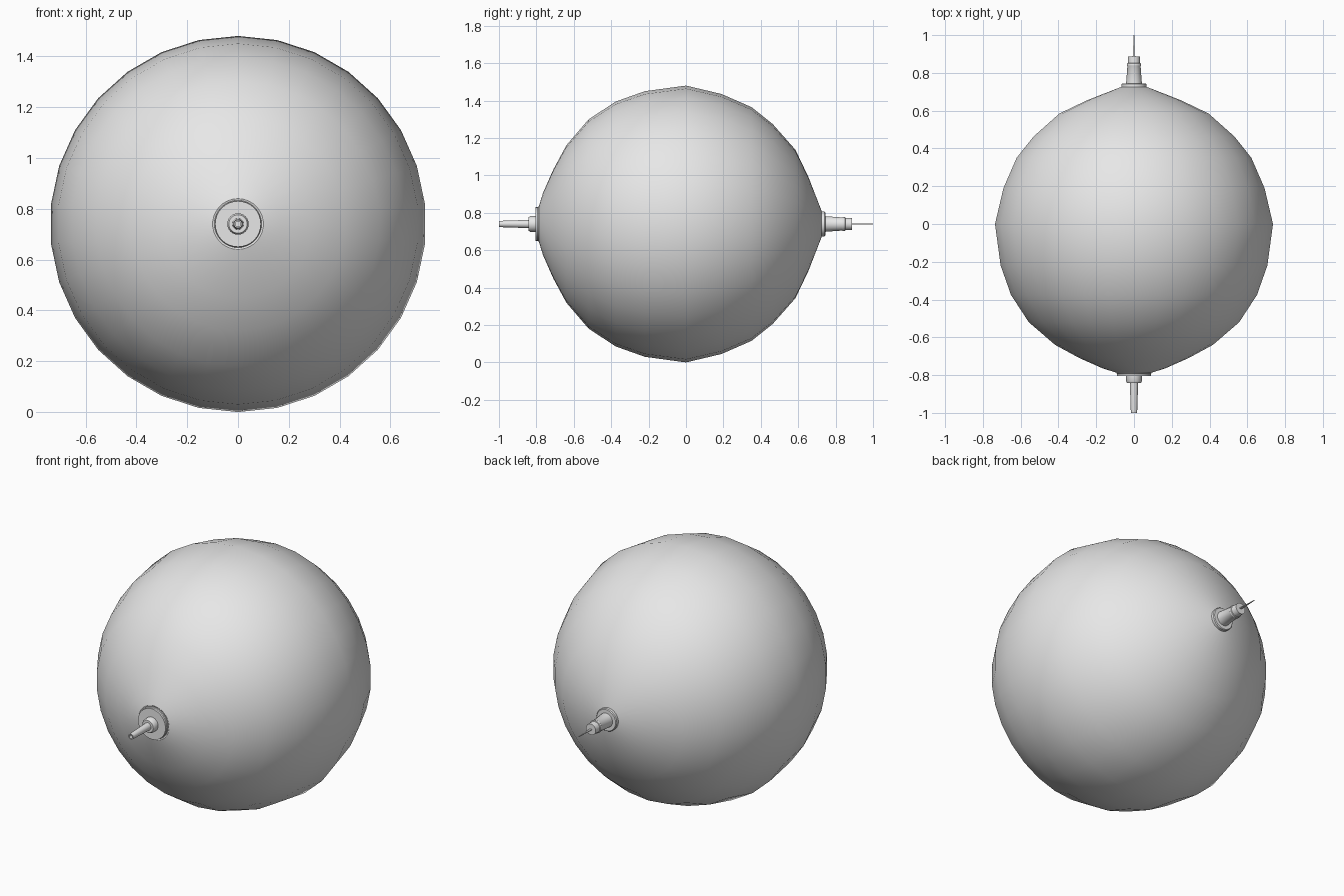
import bpy, bmesh, math

cube = bpy.data.objects.get("Cube")
if cube:
    bpy.data.objects.remove(cube, do_unlink=True)

AXIS_Z = 0.74

grey = bpy.data.materials.new("plain grey")
grey.use_nodes = True
colour = (0.8, 0.8, 0.8, 1)
grey.diffuse_color = colour
grey.node_tree.nodes["Principled BSDF"].inputs["Base Color"].default_value = colour


def finish(name, bm):
    bmesh.ops.recalc_face_normals(bm, faces=bm.faces)
    mesh = bpy.data.meshes.new(name)
    bm.to_mesh(mesh)
    bm.free()
    mesh.materials.append(grey)
    obj = bpy.data.objects.new(name, mesh)
    obj.location.z = AXIS_Z
    bpy.context.collection.objects.link(obj)
    bpy.ops.object.select_all(action='DESELECT')
    obj.select_set(True)
    bpy.context.view_layer.objects.active = obj
    bpy.ops.object.shade_smooth_by_angle(angle=math.radians(35))
    return obj


def lathe(name, profile, sides):
    """Turn (y, radius) points around the y axis and cap both ends."""
    bm = bmesh.new()
    rings = []
    for y, r in profile:
        angles = [math.tau * i / sides for i in range(sides)]
        rings.append([bm.verts.new((r * math.sin(a), y, r * math.cos(a))) for a in angles])
    for a, b in zip(rings, rings[1:]):
        for i in range(sides):
            j = (i + 1) % sides
            bm.faces.new((a[i], a[j], b[j], b[i]))
    bm.faces.new(rings[0])
    bm.faces.new(rings[-1])
    return finish(name, bm)


# Inflated body, slightly drawn out towards the rear neck
lathe("balloon_body", [
    (-0.775, 0.07), (-0.785, 0.1), (-0.765, 0.165), (-0.71, 0.29),
    (-0.64, 0.42), (-0.52, 0.56), (-0.375, 0.655), (-0.22, 0.71),
    (0, 0.74), (0.19, 0.695), (0.35, 0.625), (0.463, 0.535),
    (0.585, 0.397), (0.655, 0.25), (0.725, 0.07)], 30)

# Front fitting: stepped flange, collar and hollow nozzle
lathe("front_flange", [(-0.77, 0.093), (-0.789, 0.093), (-0.793, 0.09),
                       (-0.805, 0.09)], 32)
lathe("front_collar", [(-0.80, 0.042), (-0.832, 0.042), (-0.842, 0.036)], 24)
lathe("front_nozzle", [(-0.84, 0.022), (-0.99, 0.017), (-1, 0.016),
                       (-1, 0.01), (-0.95, 0.01)], 20)

# Rear fitting: flange and tapered barrel with a raised band
lathe("rear_flange", [(0.705, 0.066), (0.74, 0.066), (0.745, 0.062)], 32)
lathe("rear_barrel", [(0.74, 0.042), (0.835, 0.035), (0.84, 0.038),
                      (0.85, 0.037), (0.852, 0.033), (0.888, 0.032)], 24)

# Flat pointed rear blade
blade = bmesh.new()
bmesh.ops.create_cube(blade, size=1)
for v in blade.verts:
    tip = v.co.y > 0
    v.co = (v.co.x * (0.003 if tip else 0.014), 1 if tip else 0.88, v.co.z * 0.004)
finish("rear_blade", blade)
